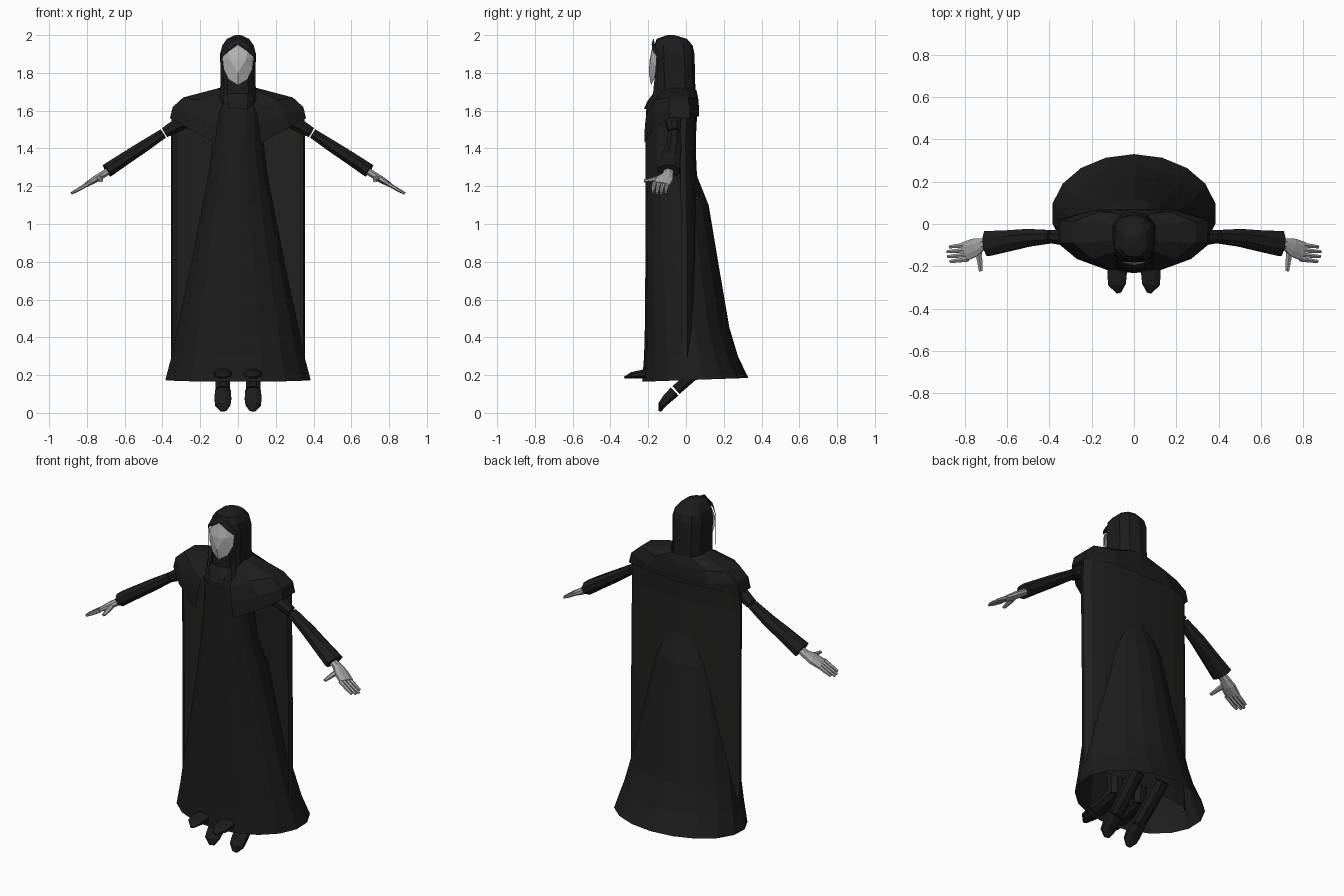
import bpy, math
from mathutils import Vector


def material(name, c):
    m = bpy.data.materials.new(name)
    m.diffuse_color = (*c, 1)
    return m


CLOTH = material("black_cloth", (0.012, 0.012, 0.012))
CAPE = material("charcoal_cape", (0.015, 0.015, 0.0145))
SHOE = material("dark_leather", (0.012, 0.012, 0.012))
MASK = material("pale_mask", (0.46, 0.46, 0.46))
SKIN = material("grey_skin", (0.38, 0.38, 0.38))


def make(name, verts, faces, mat, mirror=False):
    me = bpy.data.meshes.new(name)
    me.from_pydata([tuple(v) for v in verts], [], faces)
    me.materials.append(mat)
    ob = bpy.data.objects.new(name, me)
    bpy.context.collection.objects.link(ob)
    if mirror:
        mod = ob.modifiers.new("mirror", 'MIRROR')
        mod.use_clip = True
    return ob


def loft(name, rings, mat, closed=True, cap_start=False, cap_end=False, mirror=False):
    """Skin a list of equal-length rings of points."""
    n = len(rings[0])
    verts = [p for r in rings for p in r]
    faces = []
    for i in range(len(rings) - 1):
        for j in range(n if closed else n - 1):
            k = (j + 1) % n
            faces.append((i * n + j, i * n + k, (i + 1) * n + k, (i + 1) * n + j))
    if cap_start:
        faces.append(tuple(reversed(range(n))))
    if cap_end:
        faces.append(tuple(range((len(rings) - 1) * n, len(rings) * n)))
    return make(name, verts, faces, mat, mirror)


def tube(name, path, sizes, mat, hint, sides=6):
    """Mirrored elliptical tube; sizes are half-widths (along hint, across it)."""
    pts = [Vector(p) for p in path]
    rings = []
    for i, p in enumerate(pts):
        t = (pts[min(i + 1, len(pts) - 1)] - pts[max(i - 1, 0)]).normalized()
        h = Vector(hint)
        s = (h - t * h.dot(t)).normalized()
        u = t.cross(s)
        a, b = sizes[i]
        rings.append([p + s * a * math.cos(q) + u * b * math.sin(q)
                      for q in (2 * math.pi * (k + 0.5) / sides for k in range(sides))])
    return loft(name, rings, mat, True, True, True, True)


# Robe: flared and trailing to the back, open at the hem (z, half width, front, back)
robe = [(0.175, .39, -.232, .33), (0.30, .357, -.222, .275), (0.45, .325, -.218, .23),
        (0.80, .25, -.215, .17), (1.10, .19, -.215, .12), (1.25, .16, -.215, .06),
        (1.45, .135, -.215, .04), (1.60, .13, -.212, .03), (1.66, .10, -.19, .03),
        (1.70, .08, -.15, .02)]
rings = []
for i, (z, rx, f, b) in enumerate(robe):
    ring = []
    for k in range(18):
        a = 2 * math.pi * k / 18
        tilt = -0.01 * math.cos(a) if i == 0 else 0
        ring.append((rx * math.sin(a), (f + b) / 2 - (b - f) / 2 * math.cos(a), z + tilt))
    rings.append(ring)
loft("robe", rings, CLOTH, cap_end=True)

# Cape: curved sheet hanging straight from the shoulders (z, half width, back)
cape = [(1.70, .14, .055), (1.66, .28, .06), (1.60, .352, .06), (1.45, .355, .052),
        (1.30, .355, .055), (0.90, .355, .06), (0.55, .355, .06), (0.27, .355, .06)]
section = [(0, 0), (.35, .005), (.68, .015), (.9, .03), (1, .055), (.97, .085)]
loft("cape", [[(rx * u, b - d, z) for u, d in section] for z, rx, b in cape],
     CAPE, closed=False, mirror=True)

# Shoulder mantle with pointed front flaps
neck = [(.075, -.17, 1.64), (.09, -.13, 1.70), (.10, -.08, 1.72), (.10, 0, 1.72),
        (.06, .045, 1.71), (0, .055, 1.71)]
mid = [(.095, -.208, 1.60), (.20, -.165, 1.655), (.29, -.09, 1.67), (.29, .01, 1.67),
       (.16, .06, 1.665), (0, .065, 1.66)]
rim = [(.11, -.218, 1.52), (.25, -.17, 1.58), (.345, -.09, 1.62), (.345, .02, 1.62),
       (.19, .067, 1.60), (0, .07, 1.60)]
hem = [(.12, -.22, 1.43), (.27, -.165, 1.51), (.36, -.09, 1.56), (.36, .02, 1.56),
       (.19, .067, 1.57), (0, .07, 1.56)]
loft("mantle", [neck, mid, rim, hem], CLOTH, closed=False, mirror=True)

# Collar band at the throat
loft("collar", [[(x * w, y, z) for x, y in [(0, f), (.6, f + .012), (1, f + .05)]]
                for z, w, f in [(1.61, .08, -.222), (1.65, .085, -.205), (1.69, .08, -.175)]],
     CLOTH, closed=False, mirror=True)

# Hood (z, width scale, front, back)
hood = [(1.62, 1.12, -.165, .058), (1.70, 1.0, -.165, .05), (1.78, .97, -.166, .048),
        (1.90, 1.0, -.168, .045), (1.945, .88, -.168, .035), (1.98, .62, -.155, .005),
        (2.0, .16, -.10, -.06)]
rings = []
for z, s, f, b in hood:
    d = b - f
    half = [(0, f), (.055, f + .03 * d), (.095, f + .24 * d), (.095, b - .25 * d),
            (.06, b - .06 * d), (0, b)]
    rings.append([(x * s, y, z) for x, y in half] +
                 [(-x * s, y, z) for x, y in half[-2:0:-1]])
loft("hood", rings, CLOTH, cap_end=True)

# Pointed mask with a centre ridge
mask_v = [(0, -.176, 1.95), (0, -.192, 1.87), (0, -.197, 1.80), (0, -.185, 1.735),
          (.05, -.172, 1.915), (.083, -.152, 1.885), (.076, -.157, 1.82),
          (.05, -.170, 1.765), (.042, -.187, 1.87)]
mask_f = [(0, 1, 8, 4), (4, 8, 5), (5, 8, 6), (1, 2, 8), (8, 2, 7, 6), (2, 3, 7)]
make("mask", mask_v, mask_f, MASK, True)
# Hood rim framing the mask
loft("hood_rim", [[(0, -.172, 1.985), (.06, -.165, 1.95), (.094, -.145, 1.90),
                   (.092, -.148, 1.80), (.09, -.15, 1.72), (.10, -.16, 1.62)],
                  [(0, -.182, 1.952), (.05, -.178, 1.92), (.084, -.157, 1.888),
                   (.078, -.162, 1.81), (.072, -.172, 1.72), (.085, -.18, 1.62)]],
     CLOTH, closed=False, mirror=True)

# Sleeves: upper arm, small gap, then flared forearm
tube("upper_sleeve", [(.22, -.075, 1.58), (.31, -.065, 1.53), (.388, -.06, 1.484)],
     [(.055, .05), (.042, .04), (.033, .03)], CLOTH, (0, 1, 0), 8)
tube("forearm_sleeve", [(.396, -.06, 1.479), (.50, -.065, 1.41), (.60, -.08, 1.345),
                        (.694, -.092, 1.282)],
     [(.034, .028), (.045, .034), (.054, .037), (.064, .04)], CLOTH, (0, 1, 0), 8)

# Hands: palm, four fingers and a thumb
tube("palm", [(.67, -.09, 1.29), (.715, -.095, 1.262), (.75, -.11, 1.24), (.80, -.13, 1.21)],
     [(.026, .02), (.03, .02), (.046, .02), (.048, .013)], SKIN, (0, 1, 0), 8)
for i in range(4):
    y = -.098 - .023 * i
    tip = (.872, .883, .88, .868)[i]
    tube(f"finger_{i + 1}",
         [(.785, y, 1.218), (.835, y - .006, 1.188), (tip, y - .01, 1.188 - (tip - .835) * .55)],
         [(.012, .011), (.011, .010), (.008, .007)], SKIN, (0, 1, 0), 6)
tube("thumb", [(.735, -.13, 1.245), (.728, -.18, 1.235), (.724, -.222, 1.228)],
     [(.018, .014), (.014, .011), (.010, .008)], SKIN, (1, 0, 0), 6)

# Legs hidden inside the robe
tube("leg", [(.09, -.04, .75), (.085, -.06, .45), (.08, -.06, .23)],
     [(.06, .06), (.05, .05), (.042, .04)], CLOTH, (1, 0, 0), 8)

# Forward shoes with toes peeking out under the hem
tube("front_shoe", [(.08, -.05, .25), (.08, -.15, .22), (.08, -.235, .205),
                    (.08, -.285, .20), (.072, -.325, .187)],
     [(.045, .035), (.045, .03), (.05, .024), (.045, .018), (.012, .006)],
     SHOE, (1, 0, 0), 8)

# Trailing feet pointing down, shin and shoe separated by a thin gap
tube("rear_shin", [(.085, .13, .30), (.082, .03, .195), (.08, -.052, .121)],
     [(.045, .04), (.042, .032), (.042, .03)], SHOE, (1, 0, 0), 8)
tube("rear_shoe", [(.08, -.06, .113), (.08, -.10, .075), (.08, -.127, .043),
                   (.075, -.138, .01)],
     [(.045, .032), (.048, .028), (.044, .022), (.016, .008)], SHOE, (1, 0, 0), 8)
